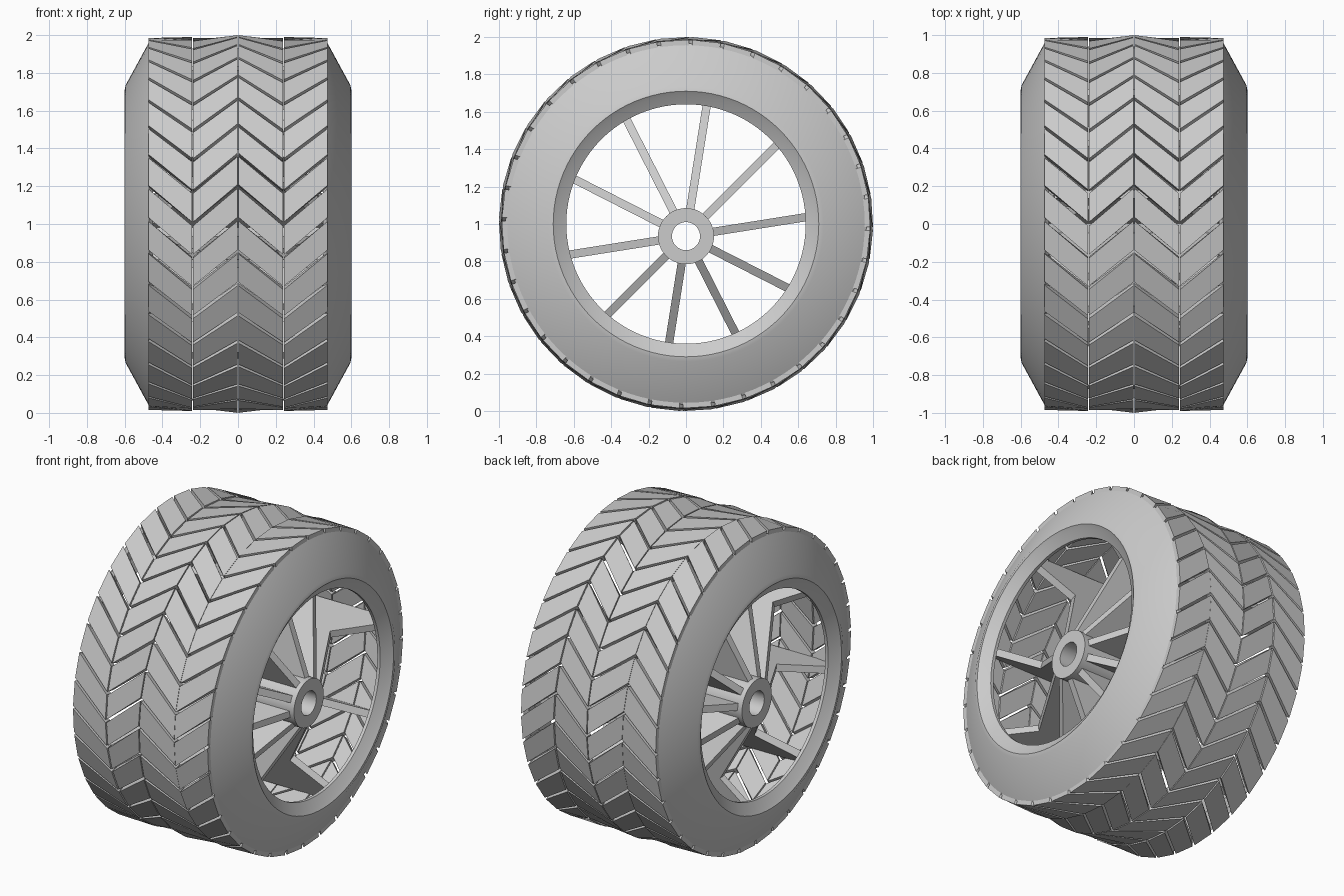
import bpy, bmesh
from math import sin, cos, pi, radians, sqrt

if "Cube" in bpy.data.objects:
    bpy.data.objects.remove(bpy.data.objects["Cube"])

N = 36             # tread blocks around
CZ = 1.0           # wheel centre height
HUB_Z = 0.935      # hub sits slightly below the centre


def make_object(name, bm, smooth=False):
    bmesh.ops.recalc_face_normals(bm, faces=bm.faces[:])
    me = bpy.data.meshes.new(name)
    bm.to_mesh(me)
    bm.free()
    ob = bpy.data.objects.new(name, me)
    bpy.context.collection.objects.link(ob)
    if smooth:
        bpy.ops.object.select_all(action='DESELECT')
        ob.select_set(True)
        bpy.context.view_layer.objects.active = ob
        bpy.ops.object.shade_smooth_by_angle(angle=radians(25))
    return ob


def lathe(name, profile, cz, segs):
    """Spin a closed (x, radius) profile round the x axis."""
    bm = bmesh.new()
    rings = []
    for i in range(segs):
        t = 2 * pi * i / segs
        rings.append([bm.verts.new((x, -r * cos(t), cz + r * sin(t))) for x, r in profile])
    n = len(profile)
    for i in range(segs):
        a, b = rings[i], rings[(i + 1) % segs]
        for j in range(n):
            k = (j + 1) % n
            bm.faces.new((a[j], a[k], b[k], b[j]))
    return make_object(name, bm, True)


def prism(bm, bottom, top):
    """Close two matching loops of points into a solid."""
    a = [bm.verts.new(p) for p in bottom]
    b = [bm.verts.new(p) for p in top]
    bm.faces.new(a)
    bm.faces.new(b[::-1])
    for i in range(len(a)):
        j = (i + 1) % len(a)
        bm.faces.new((a[i], b[i], b[j], a[j]))


# Tread: four columns of slanted flat blocks forming chevrons
bm = bmesh.new()
step, gap, slant = 2 * pi / N, 0.02, 0.2
cols = [(0.003, 0.238, 0.0, -slant, 1.0, 0.985),
        (0.243, 0.475, -slant, 0.0, 0.99, 0.985)]
for side in (-1, 1):
    for x0, x1, t0, t1, r0, r1 in cols:
        for i in range(N):
            base = 0.2 + i * step
            corners = [(x0, base + t0 + gap / 2, r0), (x1, base + t1 + gap / 2, r1),
                       (x1, base + t1 + step - gap / 2, r1), (x0, base + t0 + step - gap / 2, r0)]
            loops = [[(side * x, -(r - d) * cos(t), CZ + (r - d) * sin(t))
                      for x, t, r in corners] for d in (0.045, 0)]
            prism(bm, *loops)
make_object("tread_blocks", bm)

# Sidewalls with the inner bead lip
wall = [(0.47, 0.965), (0.595, 0.735), (0.60, 0.71), (0.585, 0.69), (0.555, 0.64),
        (0.535, 0.64), (0.56, 0.73), (0.45, 0.94)]
for side, label in ((-1, "left"), (1, "right")):
    lathe("sidewall_" + label, [(side * x, r) for x, r in wall], CZ, 96)

# Hub tube
lathe("hub", [(-0.5, 0.075), (0.5, 0.075), (0.5, 0.15), (-0.5, 0.15)], HUB_Z, 48)

# Ten flat plate spokes, waisted between the hub and the tyre
bm = bmesh.new()
off = CZ - HUB_Z
for k in range(10):
    a = radians(9 + 36 * k)
    # distance from the offset hub to the inside of the tread
    reach = off * sin(a) + sqrt(0.94 ** 2 - (off * cos(a)) ** 2)
    half = [(0.48, 0.13), (0.19, reach - 0.28), (0.42, reach - 0.07), (0.42, reach)]
    outline = half + [(-x, r) for x, r in reversed(half)]
    loops = [[(x, r * cos(a) - w * sin(a), HUB_Z + r * sin(a) + w * cos(a))
              for x, r in outline] for w in (-0.022, 0.022)]
    prism(bm, *loops)
make_object("spokes", bm)
